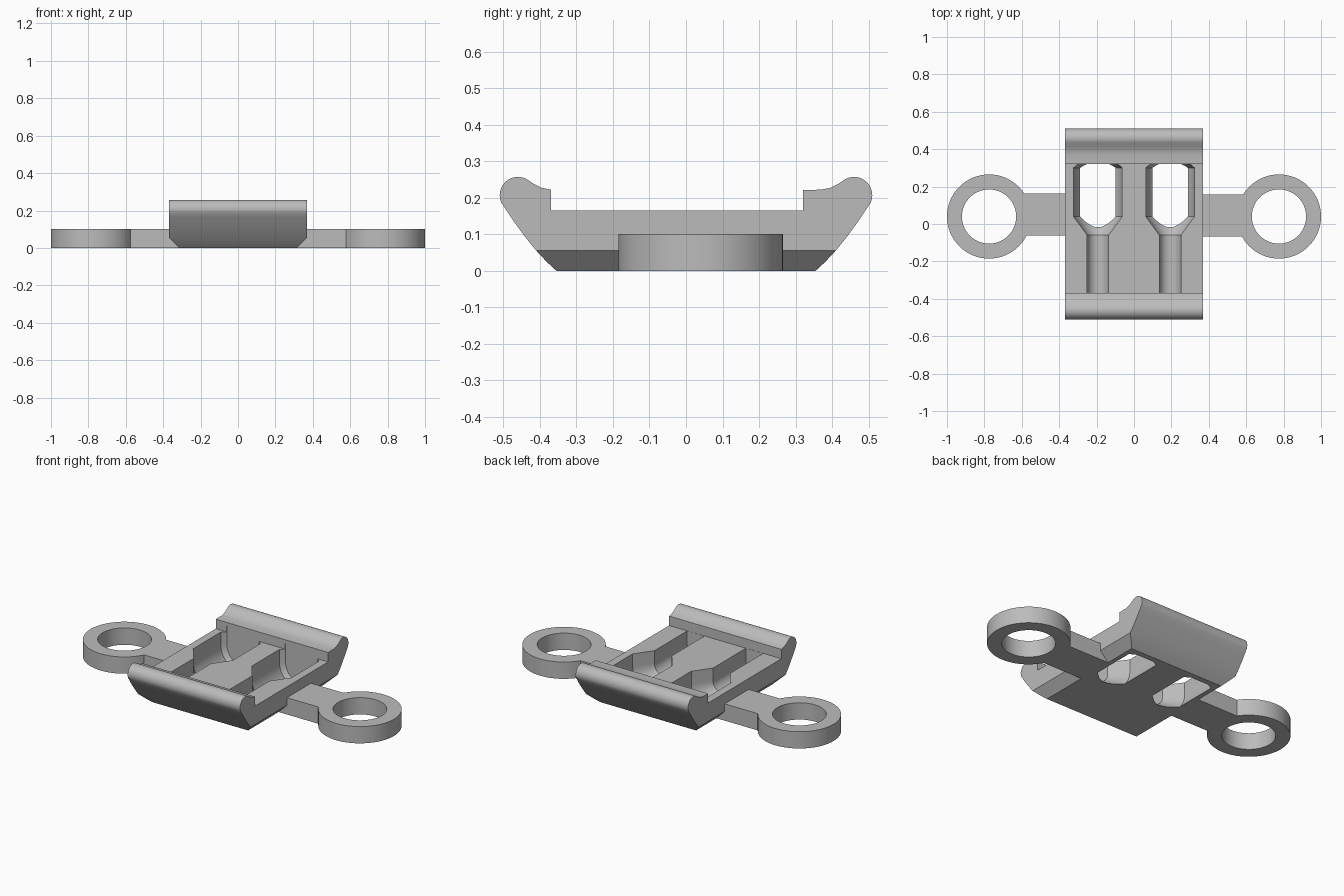
import bpy, bmesh, math
from mathutils import Vector

cube = bpy.data.objects.get("Cube")
if cube:
    bpy.data.objects.remove(cube, do_unlink=True)

grey = bpy.data.materials.new("plain grey")
grey.use_nodes = True
COLOUR = (0.5, 0.5, 0.5, 1)
grey.diffuse_color = COLOUR
grey.node_tree.nodes["Principled BSDF"].inputs["Base Color"].default_value = COLOUR


def finish(name, bm):
    bmesh.ops.recalc_face_normals(bm, faces=bm.faces)
    mesh = bpy.data.meshes.new(name)
    bm.to_mesh(mesh)
    bm.free()
    mesh.materials.append(grey)
    obj = bpy.data.objects.new(name, mesh)
    bpy.context.collection.objects.link(obj)
    return obj


def loft(bm, rings):
    """Closed solid through matching cross-sections."""
    rows = [[bm.verts.new(p) for p in ring] for ring in rings]
    n = len(rows[0])
    for a, b in zip(rows, rows[1:]):
        for i in range(n):
            j = (i + 1) % n
            bm.faces.new((a[i], a[j], b[j], b[i]))
    bm.faces.new(rows[0])
    bm.faces.new(rows[-1])


def cylinder(name, x, y, r, z0, z1):
    bm = bmesh.new()
    ring = [(x + r * math.cos(k * math.tau / 64), y + r * math.sin(k * math.tau / 64)) for k in range(64)]
    loft(bm, [[(px, py, z) for px, py in ring] for z in (z0, z1)])
    return finish(name, bm)


def box(name, x0, x1, y0, y1, z0, z1):
    bm = bmesh.new()
    loft(bm, [[(x0, y0, z), (x1, y0, z), (x1, y1, z), (x0, y1, z)] for z in (z0, z1)])
    return finish(name, bm)


def combine(target, tool, operation):
    mod = target.modifiers.new("combine", 'BOOLEAN')
    mod.operation, mod.solver, mod.object = operation, 'EXACT', tool
    bpy.context.view_layer.objects.active = target
    bpy.ops.object.modifier_apply(modifier=mod.name)
    bpy.data.objects.remove(tool, do_unlink=True)


def lip(inner):
    """One rim, from the underside over the round top to the inner step."""
    pts = [(0.355, 0), (0.382, 0.025), (0.41, 0.055), (0.44, 0.092), (0.47, 0.133), (0.49, 0.163)]
    for k in range(13):
        a = math.radians(-25 + k * 12)
        pts.append((0.46 + 0.05 * math.cos(a), 0.207 + 0.05 * math.sin(a)))
    return pts + [(0.415, 0.237), (0.395, 0.227), (0.37, 0.222), (inner, 0.221), (inner, 0.165)]


# Tray with raised rims, extruded across x
profile = lip(0.32) + [(-y, z) for y, z in reversed(lip(0.369))]
bm = bmesh.new()
loft(bm, [[(x, y, z) for y, z in profile] for x in (-0.37, 0.37)])
for s in (-1, 1):
    # Bevel along the lower side edges
    cut = bmesh.ops.bisect_plane(bm, geom=bm.verts[:] + bm.edges[:] + bm.faces[:],
                                 plane_co=Vector((s * 0.315, 0, 0)),
                                 plane_no=Vector((s, 0, -1)), clear_outer=True)
    edges = [e for e in cut["geom_cut"] if isinstance(e, bmesh.types.BMEdge)]
    bmesh.ops.holes_fill(bm, edges=edges, sides=0)
body = finish("clip_body", bm)

# Side arms and mounting rings
for s in (-1, 1):
    x0, x1 = sorted((s * 0.28, s * 0.66))
    shift = -0.003 * s
    combine(body, box("arm", x0, x1, -0.065 + shift, 0.161 + shift, 0, 0.1), 'UNION')
    combine(body, cylinder("ring", s * 0.775, 0.04, 0.225, 0, 0.1), 'UNION')
    combine(body, cylinder("ring_hole", s * 0.775, 0.04, 0.145, -0.1, 0.2), 'DIFFERENCE')

# Round-bottomed pockets with a tapering neck and narrow channel
STATIONS = [(-0.368, 0.057), (-0.06, 0.057), (0.04, 0.13), (0.3, 0.13), (0.322, 0.105)]
for x in (-0.193, 0.193):
    rings = []
    for y, r in STATIONS:
        arc = [math.pi * (1 + k / 24) for k in range(25)]
        ring = [(x + r * math.cos(a), y, 0.088 + r * math.sin(a)) for a in arc]
        rings.append(ring + [(x + r, y, 0.2), (x - r, y, 0.2)])
    bm = bmesh.new()
    loft(bm, rings)
    combine(body, finish("pocket", bm), 'DIFFERENCE')

bpy.ops.object.select_all(action='DESELECT')
body.select_set(True)
bpy.context.view_layer.objects.active = body
bpy.ops.object.shade_smooth_by_angle(angle=math.radians(25))
